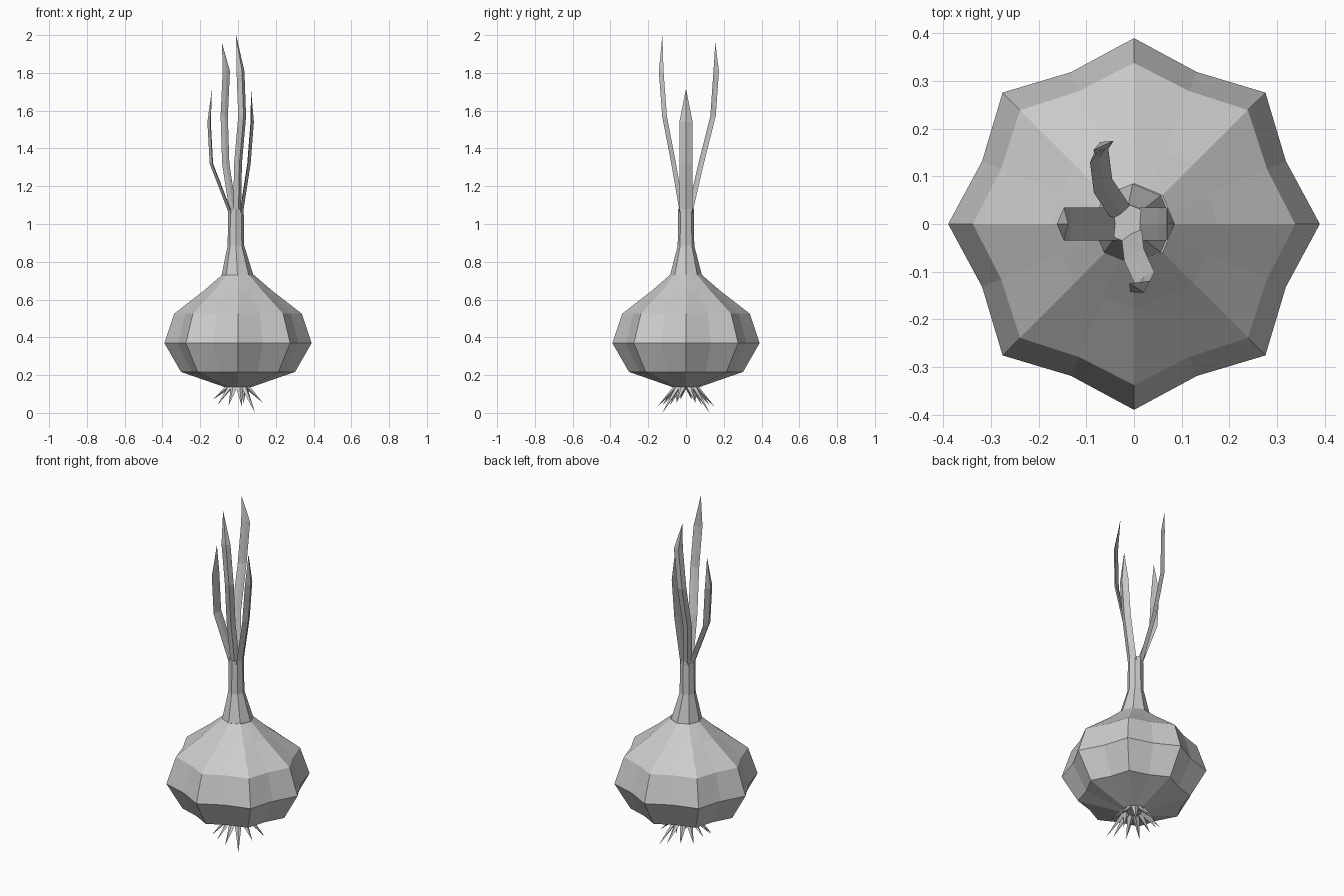
import bpy, bmesh, math
from mathutils import Vector

if "Cube" in bpy.data.objects:
    bpy.data.objects.remove(bpy.data.objects["Cube"])


def make_object(name, bm):
    bmesh.ops.recalc_face_normals(bm, faces=bm.faces)
    mesh = bpy.data.meshes.new(name)
    bm.to_mesh(mesh)
    bm.free()
    obj = bpy.data.objects.new(name, mesh)
    bpy.context.collection.objects.link(obj)
    return obj


def loft(name, rings, tip=None):
    """Skin a list of equal-length point rings; cap both ends or close to a tip."""
    bm = bmesh.new()
    rows = [[bm.verts.new(p) for p in ring] for ring in rings]
    n = len(rows[0])
    for a, b in zip(rows, rows[1:]):
        for i in range(n):
            j = (i + 1) % n
            bm.faces.new((a[i], a[j], b[j], b[i]))
    bm.faces.new(rows[0][::-1])
    if tip is None:
        bm.faces.new(rows[-1])
    else:
        t = bm.verts.new(tip)
        for i in range(n):
            bm.faces.new((rows[-1][i], rows[-1][(i + 1) % n], t))
    return make_object(name, bm)


def ring(z, peak, valley, cx=0.0, n=16):
    pts = []
    for i in range(n):
        r = valley if i % 2 else peak
        a = 2 * math.pi * i / n
        pts.append((cx + r * math.cos(a), r * math.sin(a), z))
    return pts


# Lobed bulb: z, ridge radius, groove radius
bulb = [(0.137, 0.072, 0.067), (0.217, 0.302, 0.268), (0.37, 0.39, 0.345),
        (0.525, 0.338, 0.302), (0.65, 0.177, 0.166), (0.73, 0.085, 0.079)]
loft("bulb", [ring(*row) for row in bulb])

# Octagonal neck and stem
stem = [(0.73, 0.084, 0.084, -0.003), (0.885, 0.044, 0.044, -0.011),
        (1.08, 0.041, 0.041, -0.011)]
loft("stem", [ring(*row, n=8) for row in stem])


# Keeled leaves: path points, outward direction, half width
def leaf(name, path, out, half):
    out = Vector(out).normalized()
    side = Vector((-out.y, out.x, 0))
    rings = []
    for p in path[:-1]:
        c = Vector(p)
        rings.append([c + side * half, c + out * 0.015,
                      c - side * half, c - out * 0.006 + out * 0.003])
    loft(name, rings, path[-1])


leaf("leaf_left", [(-0.035, 0, 1.06), (-0.135, 0, 1.32),
                   (-0.147, 0, 1.54), (-0.138, 0, 1.715)], (-1, 0, 0), 0.035)
leaf("leaf_right", [(0.012, 0, 1.06), (0.052, 0, 1.32),
                    (0.069, 0, 1.54), (0.069, 0, 1.715)], (1, 0, 0), 0.035)
leaf("leaf_back", [(-0.025, 0.02, 1.06), (-0.065, 0.08, 1.32), (-0.073, 0.143, 1.57),
                   (-0.062, 0.16, 1.81), (-0.085, 0.155, 1.96)], (-0.6, 0.8, 0), 0.024)
leaf("leaf_front", [(-0.005, -0.02, 1.06), (0, -0.065, 1.32), (0.022, -0.113, 1.57),
                    (0.013, -0.131, 1.81), (-0.01, -0.125, 2.0)], (0.5, -0.87, 0), 0.024)

# Root spikes fanning out under the bulb
tips = [(0.09, 0.125, 0.0), (0.13, 0.05, 0.055), (-0.11, 0.085, 0.04),
        (-0.05, 0.125, 0.04), (0.02, 0.15, 0.035), (-0.135, 0.03, 0.07),
        (0.03, 0.05, 0.05)]
count = 0
for x, y, z in tips:
    for s in (1, -1):
        count += 1
        tip = Vector((x, y * s, z))
        d = Vector((x, y * s, 0)).normalized()
        t = Vector((-d.y, d.x, 0))
        c = d * 0.052 + Vector((0, 0, 0.142))
        base = [c + t * 0.02, c + d * 0.014, c - t * 0.02, c - d * 0.014 - Vector((0, 0, 0.01))]
        loft("root_%02d" % count, [base], tip)
